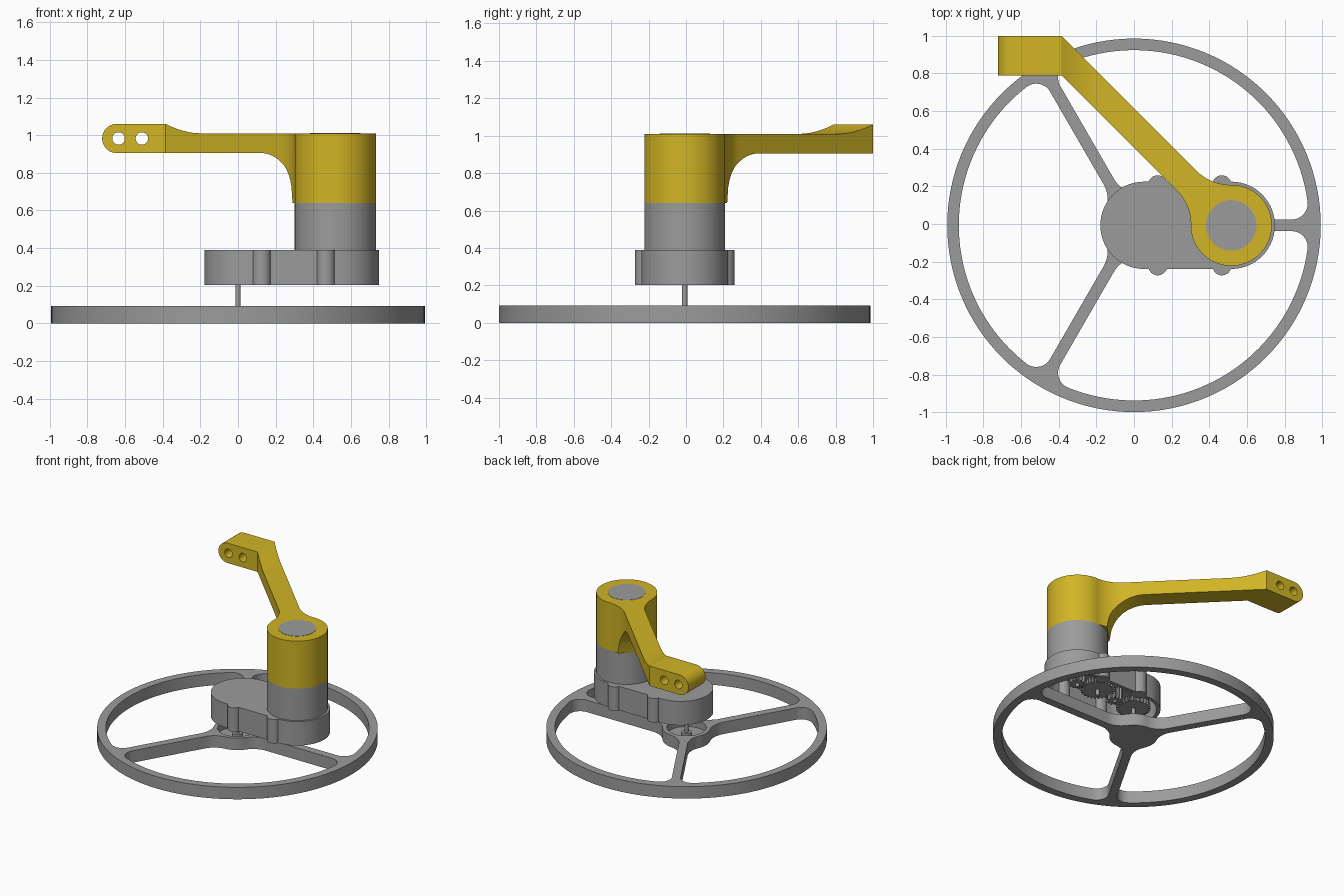
import bpy, bmesh, math
from math import cos, sin, sqrt, atan2, pi, radians

if "Cube" in bpy.data.objects:
    bpy.data.objects.remove(bpy.data.objects["Cube"])

CY = -0.007          # shared centre line in y
MX = 0.517           # motor axis in x


def material(name, rgb):
    m = bpy.data.materials.new(name)
    m.diffuse_color = (*rgb, 1)
    m.use_nodes = True
    m.node_tree.nodes["Principled BSDF"].inputs["Base Color"].default_value = m.diffuse_color
    return m


GREY = material("grey", (0.33, 0.33, 0.33))
YELLOW = material("yellow", (0.64, 0.46, 0.018))


def finish(name, me, mat):
    """Clean a mesh, shade it and place it in the scene."""
    bm = bmesh.new()
    bm.from_mesh(me)
    bmesh.ops.remove_doubles(bm, verts=bm.verts, dist=1e-5)
    bmesh.ops.recalc_face_normals(bm, faces=bm.faces)
    bm.to_mesh(me)
    bm.free()
    me.materials.clear()
    me.materials.append(mat)
    me.shade_smooth()
    me.set_sharp_from_angle(angle=radians(30))
    ob = bpy.data.objects.new(name, me)
    bpy.context.collection.objects.link(ob)
    return ob


def bake(ob):
    return bpy.data.meshes.new_from_object(
        ob.evaluated_get(bpy.context.evaluated_depsgraph_get()))


def plate(name, outlines, z0, z1, mat):
    """Extrude a flat outline (later outlines are holes) from z0 to z1."""
    cu = bpy.data.curves.new(name, 'CURVE')
    cu.dimensions = '2D'
    cu.fill_mode = 'BOTH'
    cu.extrude = (z1 - z0) / 2
    for pts in outlines:
        sp = cu.splines.new('POLY')
        sp.points.add(len(pts) - 1)
        for p, (x, y) in zip(sp.points, pts):
            p.co = (x, y, 0, 1)
        sp.use_cyclic_u = True
    tmp = bpy.data.objects.new("tmp", cu)
    bpy.context.collection.objects.link(tmp)
    bpy.context.view_layer.update()
    me = bake(tmp)
    bpy.data.objects.remove(tmp)
    for v in me.vertices:
        v.co.z += (z0 + z1) / 2
    return finish(name, me, mat)


def combine(ob, others, operation):
    """Boolean the other objects into ob and remove them."""
    name, mat = ob.name, ob.data.materials[0]
    for o in others:
        md = ob.modifiers.new("bool", 'BOOLEAN')
        md.operation, md.object, md.solver = operation, o, 'EXACT'
    bpy.context.view_layer.update()
    me = bake(ob)
    for o in others + [ob]:
        bpy.data.objects.remove(o)
    return finish(name, me, mat)


def arc(cx, cy, r, a0, a1, n):
    return [(cx + r * cos(a0 + (a1 - a0) * i / n), cy + r * sin(a0 + (a1 - a0) * i / n))
            for i in range(n + 1)]


def circle(cx, cy, r, n=48):
    return arc(cx, cy, r, 0, 2 * pi, n)[:-1]


def disc(name, x, y, r, z0, z1, mat, n=48):
    return plate(name, [circle(x, y, r, n)], z0, z1, mat)


def capsule(x0, x1, r):
    return arc(x1, CY, r, -pi / 2, pi / 2, 28) + arc(x0, CY, r, pi / 2, 1.5 * pi, 28)


def gear(name, x, r, teeth, z0, z1):
    pts = [(x + rr * cos(a), CY + rr * sin(a))
           for t in range(teeth)
           for k, rr in ((0, r - .012), (.3, r - .012), (.45, r + .008), (.8, r + .008))
           for a in [2 * pi * (t + k) / teeth]]
    plate(name, [pts], z0, z1, GREY)


# Wheel: rim with three windows that leave filleted spokes and a hub
def window(turn, rim=0.931, hub=0.17, h=0.031, f=0.085, g=0.16):
    xo, xi = sqrt((rim - f) ** 2 - (h + f) ** 2), sqrt((hub + g) ** 2 - (h + g) ** 2)
    ao, ai = atan2(h + f, xo), atan2(h + g, xi)
    half = (arc(0, 0, hub, pi / 3, ai, 6)[:-1]
            + arc(xi, h + g, g, ai + pi, 1.5 * pi, 10)
            + arc(xo, h + f, f, 1.5 * pi, 2 * pi + ao, 12)
            + arc(0, 0, rim, ao, pi / 3, 20)[1:])
    polar = [(sqrt(x * x + y * y), atan2(y, x)) for x, y in half]
    polar += [(r, 2 * pi / 3 - a) for r, a in reversed(polar[1:-1])]
    return [(r * cos(a + turn), CY + r * sin(a + turn)) for r, a in polar]


wheel = plate("wheel", [circle(0, CY, 0.9925, 128)]
              + [window(i * 2 * pi / 3) for i in range(3)], 0, 0.093, GREY)
recess = disc("recess_cutter", 0, CY, 0.14, 0.035, 0.2, GREY)
combine(wheel, [recess], 'DIFFERENCE')
disc("hub_boss", 0, CY, 0.035, 0.03, 0.06, GREY)
disc("drive_shaft", 0, CY, 0.014, 0.03, 0.37, GREY, 24)

# Gearbox: housing open underneath, with four screw lugs
box = plate("gearbox", [capsule(0.053, MX, 0.232)], 0.203, 0.39, GREY)
cavity = plate("cavity_cutter", [capsule(0.053, MX, 0.205)], 0.1, 0.36, GREY)
box = combine(box, [cavity], 'DIFFERENCE')
lugs = [disc("lug", x, CY + s * 0.216, 0.05, 0.203, 0.39, GREY, 32)
        for x in (0.126, 0.467) for s in (-1, 1)]
combine(box, lugs, 'UNION')

# Gear train inside the housing
gear("output_gear", 0, 0.115, 28, 0.23, 0.27)
gear("idler_pinion", 0.17, 0.05, 12, 0.23, 0.32)
gear("idler_gear", 0.33, 0.115, 28, 0.26, 0.30)
gear("motor_pinion", MX, 0.055, 12, 0.24, 0.32)
for x in (0.17, 0.33, MX):
    disc("gear_axle", x, CY, 0.014, 0.215, 0.37, GREY, 24)

# Motor and its clamp
disc("motor", MX, CY, 0.2155, 0.385, 0.64, GREY, 72)
disc("clamp", MX, CY, 0.2155, 0.64, 1.01, YELLOW, 72)
disc("motor_top", MX, CY, 0.134, 1.005, 1.012, GREY, 48)

# Diagonal arm: cross-sections running from the clamp out to the end block
W, TOP, LOW = 0.0743, 1.01, 0.905


def along(s, w):
    return (MX + (w - s) / sqrt(2), CY + (w + s) / sqrt(2))


def underside(s):
    r, c = LOW - 0.64, 0.485
    return LOW if s >= c else 0.64 + sqrt(max(0, r * r - (c - s) ** 2))


sections = []
for i in range(25):
    s = 0.145 + i * (0.5 - 0.145) / 24
    w = W if s >= 0.336 else 0.33 - sqrt(0.256 ** 2 - (s - 0.336) ** 2)
    zb = 0.64 if s <= 0.22 else underside(s)
    sections.append((along(s, -w), along(s, w), zb, TOP))
sections.append((along(0.85, -W), along(0.85, W), LOW, TOP))
for i in range(11):
    t = i / 10
    x = -0.2 - 0.185 * t
    sections.append(((x, 0.405 - x), (x, 0.615 - x), LOW, TOP + 0.05 * t ** 1.9))

bm = bmesh.new()
rings = [[bm.verts.new((*p, z)) for p, z in ((a, zb), (b, zb), (b, zt), (a, zt))]
         for a, b, zb, zt in sections]
for r0, r1 in zip(rings, rings[1:]):
    for k in range(4):
        bm.faces.new((r0[k], r0[(k + 1) % 4], r1[(k + 1) % 4], r1[k]))
bm.faces.new(rings[0])
bm.faces.new(rings[-1])
arm = bpy.data.meshes.new("arm")
bm.to_mesh(arm)
bm.free()
finish("arm", arm, YELLOW)

# End block: rounded profile with two through holes, turned upright
ZC, R = 0.9825, 0.0775
profile = [(-0.385, ZC - R), (-0.385, ZC + R)] + arc(-0.722 + R, ZC, R, pi / 2, 1.5 * pi, 24)
block = plate("end_block", [profile, circle(-0.635, ZC, 0.033, 32), circle(-0.511, ZC, 0.033, 32)],
              -1.0, -0.79, YELLOW)
block.rotation_euler.x = pi / 2
